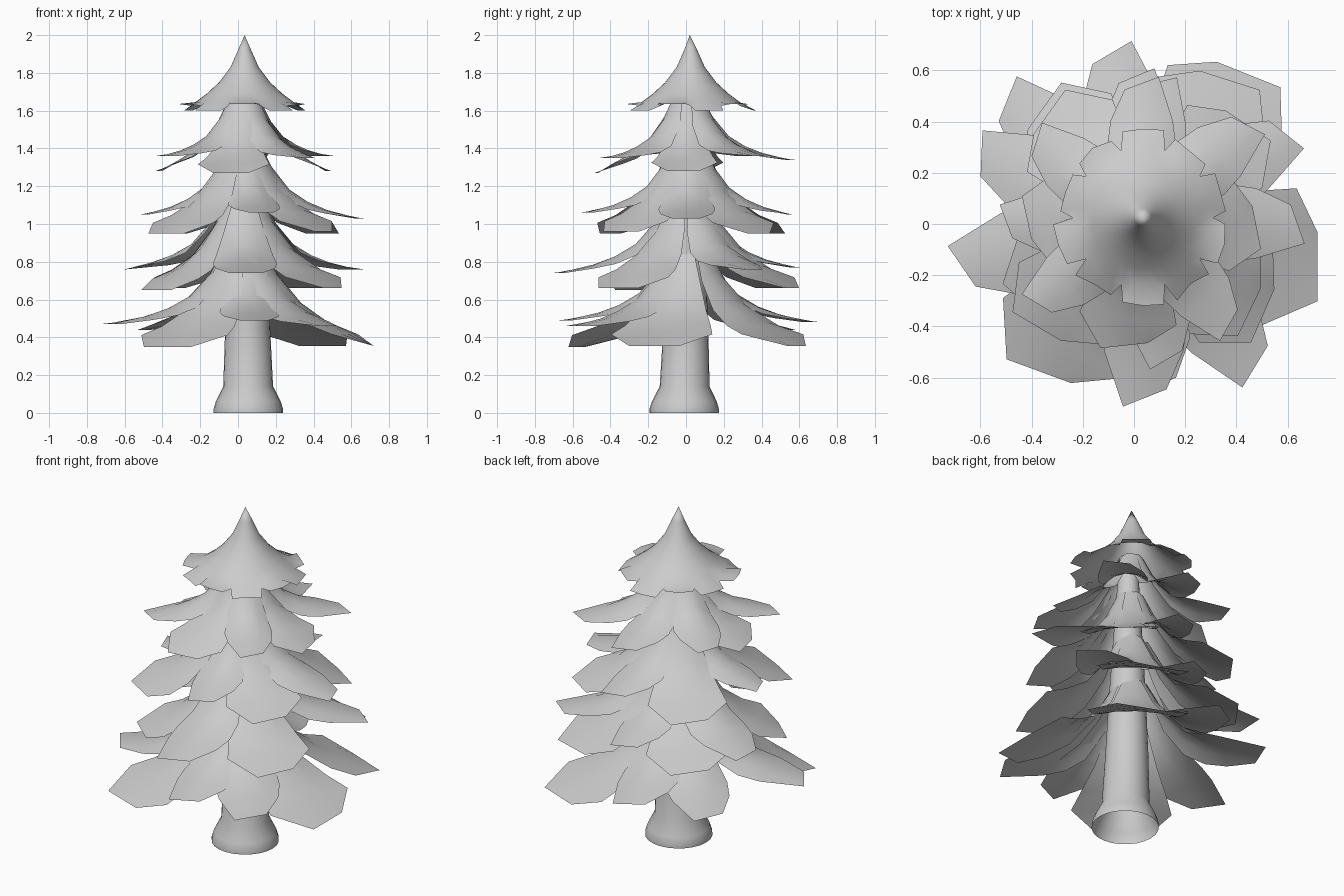
import bpy, bmesh, math, random
from mathutils import Vector, Matrix

random.seed(4)
if "Cube" in bpy.data.objects:
    bpy.data.objects.remove(bpy.data.objects["Cube"])

grey = bpy.data.materials.new("plain_grey")
grey.use_nodes = True
colour = (0.6, 0.6, 0.6, 1)
grey.diffuse_color = colour
grey.node_tree.nodes["Principled BSDF"].inputs["Base Color"].default_value = colour


def finish(name, bm):
    mesh = bpy.data.meshes.new(name)
    bm.to_mesh(mesh)
    bm.free()
    mesh.materials.append(grey)
    for face in mesh.polygons:
        face.use_smooth = True
    obj = bpy.data.objects.new(name, mesh)
    bpy.context.collection.objects.link(obj)


def bridge(bm, rows, closed):
    """Join neighbouring rows of vertices with quads."""
    for a, b in zip(rows, rows[1:]):
        n = len(a)
        for i in range(n if closed else n - 1):
            j = (i + 1) % n
            bm.faces.new((a[i], b[i], b[j], a[j]))


# Trunk: open tube with a flared foot and slow taper
def make_trunk():
    bm = bmesh.new()
    profile = [(1.7, .05), (1.2, .08), (.8, .103), (.45, .119), (.14, .132), (.06, .172), (.02, .184), (0, .184)]
    rows = []
    for z, r in profile:
        x = .055 - .015 * z / 1.7
        rows.append([bm.verts.new((x + r * math.cos(a), -.01 + .02 * min(z, .5) + r * math.sin(a), z))
                     for a in (math.tau * i / 24 for i in range(24))])
    bridge(bm, rows, True)
    finish("trunk", bm)


# Frond rows from trunk to tip: share of reach, share of height, half width, side droop, skew
BROAD = [(.12, 1, .05, .02, 0), (.24, .72, .11, .05, 0), (.41, .44, .175, .05, 0),
         (.60, .25, .235, .03, 0), (.78, .13, .277, .01, 0), (1, 0, .13, 0, .033)]
SLIM = [(.12, 1, .05, .02, 0), (.24, .64, .11, .06, 0), (.40, .35, .155, .06, 0),
        (.56, .2, .175, .04, 0), (.73, .1, .16, .02, 0), (1, 0, .088, 0, .033)]


def add_frond(bm, shape, angle, reach, tip_z, top_z):
    turn = Matrix.Rotation(math.radians(angle), 3, 'Z')
    size = reach / .71
    rows = []
    for out, height, half, droop, skew in shape:
        row = []
        for c in (-1, -.5, 0, .5, 1):
            p = Vector((out * reach - c * skew * size, c * half * size,
                        tip_z + height * (top_z - tip_z) - droop * c * c))
            row.append(bm.verts.new(turn @ p + Vector((.03, .01, 0))))
        rows.append(row)
    bridge(bm, rows, False)


# Tiers: top height, slim raised fronds, broad hanging fronds (angle, reach, tip height)
TIERS = {
    "bottom_tier": (.90, [(100, .67, .48), (194, .725, .47), (-52, .72, .46), (137.5, .71, .44),
                          (275, .65, .49)],
                    [(54, .71, .355), (235.5, .71, .35), (-14.5, .71, .355)]),
    "lower_middle_tier": (1.18, [(31, .66, .76), (157, .68, .76), (-89, .69, .74), (92, .57, .77)],
                          [(58, .65, .66), (130, .59, .66), (214, .56, .65), (-38, .60, .66)]),
    "upper_middle_tier": (1.46, [(-1, .61, 1.03), (83, .55, 1.05), (180, .53, 1.05), (280, .55, 1.06)],
                          [(42, .56, .95), (130, .56, .95), (225, .58, .95), (-40, .55, .96)]),
    "upper_tier": (1.70, [(42, .56, 1.36), (90, .54, 1.34), (142, .52, 1.36), (218, .52, 1.36),
                          (-50, .53, 1.35)],
                   [(262, .49, 1.27), (-3, .45, 1.28), (178, .45, 1.28)]),
}
for name, (top_z, slim, broad) in TIERS.items():
    bm = bmesh.new()
    for shape, fronds in ((SLIM, slim), (BROAD, broad)):
        for angle, reach, tip_z in fronds:
            add_frond(bm, shape, angle, reach, tip_z, top_z)
    finish(name, bm)


# Crown: concave cone with a ragged rim of square lobes
def make_crown():
    bm = bmesh.new()
    lobes, per = 10, 4
    n = lobes * per
    apex = bm.verts.new((.035, .02, 2))
    rows = []
    for r, z in [(.035, 1.92), (.075, 1.83), (.135, 1.75), (.20, 1.69), (.26, 1.645)]:
        rows.append([bm.verts.new((.035 + r * math.cos(math.tau * i / n),
                                   .025 + r * math.sin(math.tau * i / n), z)) for i in range(n)])
    rim = []
    for i in range(n):
        lobe, k = divmod(i, per)
        notch = k == 0
        r = .275 if notch else .335 + random.uniform(-.02, .02)
        z = 1.625 if notch else (1.635 if lobe % 2 else 1.6)
        a = math.tau * (i + (0, -.5, 0, .5)[k]) / n
        rim.append(bm.verts.new((.035 + r * math.cos(a), .025 + r * math.sin(a), z)))
    rows.append(rim)
    bridge(bm, rows, True)
    for i in range(n):
        bm.faces.new((apex, rows[0][i], rows[0][(i + 1) % n]))
    finish("crown", bm)


make_trunk()
make_crown()
